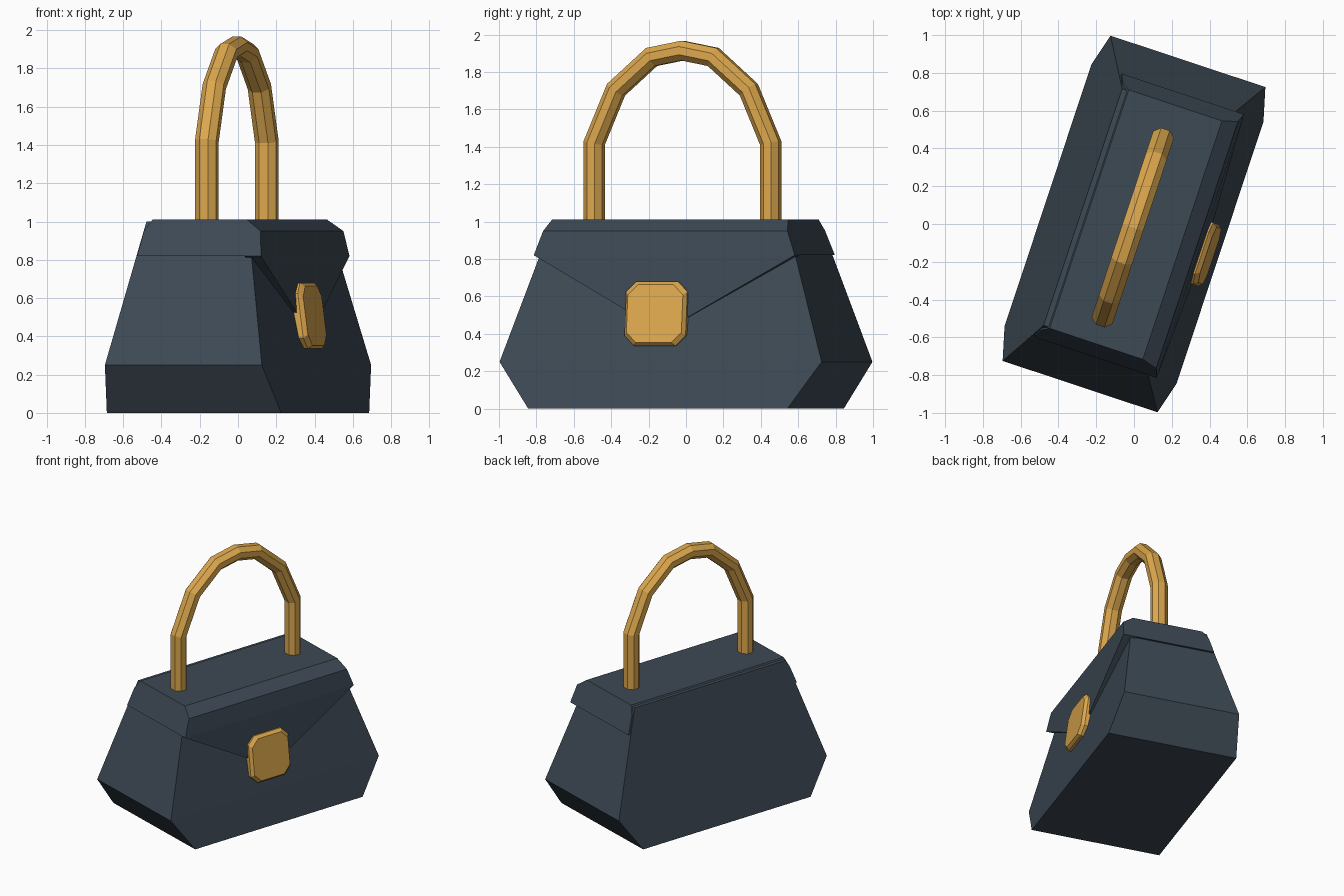
import bpy, bmesh, math
from mathutils import Vector

if "Cube" in bpy.data.objects:
    bpy.data.objects.remove(bpy.data.objects["Cube"])

TURN = math.radians(-18.35)   # the bag stands turned about z; local +x is its flap side


def material(name, rgb):
    m = bpy.data.materials.new(name)
    m.diffuse_color = (*rgb, 1)
    m.use_nodes = True
    m.node_tree.nodes["Principled BSDF"].inputs["Base Color"].default_value = m.diffuse_color
    return m


LEATHER = material("dark_leather", (0.047, 0.067, 0.09))
BRASS = material("brass", (0.72, 0.39, 0.075))


def loft(name, rings, mat):
    """Closed solid through a list of equally sized point rings."""
    bm = bmesh.new()
    loops = [[bm.verts.new(p) for p in ring] for ring in rings]
    n = len(loops[0])
    for a, b in zip(loops, loops[1:]):
        for i in range(n):
            j = (i + 1) % n
            bm.faces.new((a[i], a[j], b[j], b[i]))
    bm.faces.new(loops[0][::-1])
    bm.faces.new(loops[-1])
    bmesh.ops.recalc_face_normals(bm, faces=bm.faces)
    me = bpy.data.meshes.new(name)
    bm.to_mesh(me)
    bm.free()
    me.materials.append(mat)
    ob = bpy.data.objects.new(name, me)
    ob.rotation_euler.z = TURN
    bpy.context.collection.objects.link(ob)
    return ob


def rect(z, back, front, half):
    return [(back, -half, z), (front, -half, z), (front, half, z), (back, half, z)]


# Bag body: narrow base, wide belly, tapered top
loft("bag_body", [rect(0, -.48, .48, .73), rect(.25, -.432, .432, .907),
                  rect(1.0, -.285, .275, .66)], LEATHER)

# Lid wrapping the top, overhanging the front
loft("lid", [rect(.82, -.312, .37, .735), rect(.95, -.29, .352, .688),
             rect(1.01, -.25, .27, .665)], LEATHER)

# Triangular front flap hanging from the lid
loft("front_flap", [[(x, -.735, .82), (x + .03, 0, .41), (x, .735, .82)]
                    for x in (.28, .37)], LEATHER)


# Clasp: tilted plate with clipped corners and a bevelled face
def clasp_ring(x, h, c=.055):
    k = h - c
    pts = [(h, -k), (h, k), (k, h), (-k, h), (-h, k), (-h, -k), (-k, -h), (k, -h)]
    return [(x - .13 * z, y - .033, z + .508) for y, z in pts]


loft("clasp", [clasp_ring(.345, .172), clasp_ring(.412, .172),
               clasp_ring(.434, .155)], BRASS)

# Handle: eight-sided tube swept along an arch
half = [(-.497, .98), (-.497, 1.42), (-.374, 1.705), (-.174, 1.88)]
path = [Vector(p) for p in half + [(0, 1.914)] + [(-y, z) for y, z in half[::-1]]]
rings = []
for i, p in enumerate(path):
    d_in = (p - path[max(i - 1, 0)]).normalized()
    d_out = (path[min(i + 1, len(path) - 1)] - p).normalized()
    t = (d_in + d_out).normalized()
    side = Vector((-t.y, t.x))
    stretch = 1 / max(t.dot(d_in), t.dot(d_out))
    ring = []
    for k in range(8):
        a = math.radians(22.5 + 45 * k)
        q = p + side * (.056 * stretch * math.sin(a))
        ring.append((.063 * math.cos(a), q.x - .02, q.y))
    rings.append(ring)
loft("handle", rings, BRASS)
